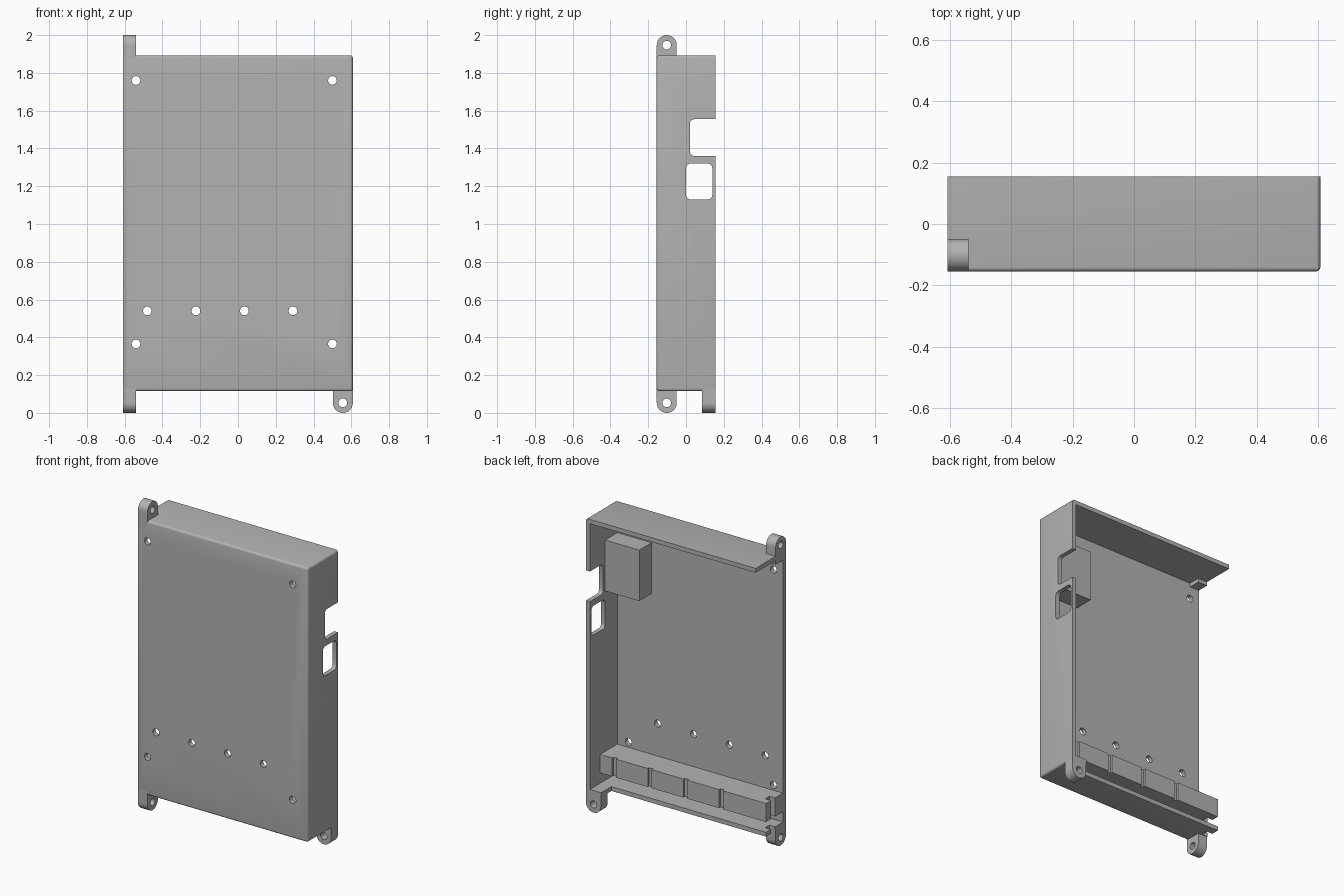
import bpy, bmesh, math
from mathutils import Matrix

if "Cube" in bpy.data.objects:
    bpy.data.objects.remove(bpy.data.objects["Cube"], do_unlink=True)

mat = bpy.data.materials.new("plain_grey")
mat.use_nodes = True
grey = (0.45, 0.45, 0.45, 1)
mat.diffuse_color = grey
mat.node_tree.nodes["Principled BSDF"].inputs["Base Color"].default_value = grey

X0, X1, Y0, Y1, Z0, Z1 = -0.608, 0.608, -0.155, 0.155, 0.115, 1.893
WALL, FLOOR = 0.028, 0.03
INNER = Y0 + FLOOR
HOLE = 0.023


def finish(bm, name):
    bmesh.ops.recalc_face_normals(bm, faces=bm.faces)
    mesh = bpy.data.meshes.new(name)
    bm.to_mesh(mesh)
    bm.free()
    mesh.materials.append(mat)
    obj = bpy.data.objects.new(name, mesh)
    bpy.context.collection.objects.link(obj)
    return obj


def box(name, x, y, z, radius=0, pick=None, segments=4):
    """Box from ranges; edges accepted by pick are rounded."""
    bm = bmesh.new()
    bmesh.ops.create_cube(bm, size=1)
    for v in bm.verts:
        v.co = [sum(r) / 2 + c * (r[1] - r[0]) for r, c in zip((x, y, z), v.co)]
    if radius:
        edges = [e for e in bm.edges if pick(*[v.co for v in e.verts])]
        bmesh.ops.bevel(bm, geom=edges, offset=radius, segments=segments,
                        profile=0.5, affect='EDGES')
    return finish(bm, name)


def rod(name, axis, centre, length):
    """Round cutter along x or y."""
    turn = Matrix.Rotation(math.pi / 2, 4, 'Y' if axis == 'x' else 'X')
    bm = bmesh.new()
    bmesh.ops.create_cone(bm, cap_ends=True, segments=24, radius1=HOLE, radius2=HOLE,
                          depth=length, matrix=Matrix.Translation(centre) @ turn)
    return finish(bm, name)


def cut(obj, cutters):
    """Subtract cutters, bake the result and drop the cutters."""
    for c in cutters:
        c.hide_render = True
        m = obj.modifiers.new("cut", 'BOOLEAN')
        m.operation, m.solver, m.object = 'DIFFERENCE', 'EXACT', c
    bpy.context.view_layer.update()
    graph = bpy.context.evaluated_depsgraph_get()
    mesh = bpy.data.meshes.new_from_object(obj.evaluated_get(graph))
    obj.modifiers.clear()
    obj.data = mesh
    for c in cutters:
        bpy.data.objects.remove(c, do_unlink=True)


def ear(name, axis, centre, base, span):
    """Mounting ear with a round end and a hole; span is its range along the axis."""
    u, z = centre
    r = 0.053
    sign = 1 if z > base else -1
    pts = [(u + r, base)]
    pts += [(u + r * math.cos(a), z + sign * r * math.sin(a))
            for a in [math.pi * i / 20 for i in range(21)]]
    pts += [(u - r, base)]
    place = (lambda p, t: (t, p[0], p[1])) if axis == 'x' else (lambda p, t: (p[0], t, p[1]))
    bm = bmesh.new()
    face = bm.faces.new([bm.verts.new(place(p, span[0])) for p in pts])
    new = bmesh.ops.extrude_face_region(bm, geom=[face])["geom"]
    for v in new:
        if isinstance(v, bmesh.types.BMVert):
            v.co["xy".index(axis)] = span[1]
    obj = finish(bm, name)
    mid = sum(span) / 2
    cut(obj, [rod("cutter", axis, place((u, z), mid), 0.3)])
    return obj


def outer_edge(a, b):
    """Front rim and the closed side's corners, but not the open rims."""
    on_front = a.y < 0 and b.y < 0
    open_side = a.x < 0 and b.x < 0
    corner = a.x > 0 and b.x > 0 and abs(a.y - b.y) > 0.1
    return (on_front and not open_side) or corner


def along_x(a, b):
    return abs(a.x - b.x) > 0.05


# Tray: front panel with three walls, open at the back and one side
tray = box("tray", (X0, X1), (Y0, Y1), (Z0, Z1), 0.014, outer_edge)
side = (X1 - 0.1, X1 + 0.1)
cutters = [
    box("cavity", (X0 - 1, X1 - WALL), (INNER, Y1 + 1), (Z0 + WALL, Z1 - WALL)),
    box("low_wall", (X0 - 1, 0.5), (0.05, Y1 + 1), (Z0 - 0.1, Z0 + 0.06)),
    box("window", side, (0.0, 0.14), (1.13, 1.32), 0.025, along_x),
    box("side_notch", side, (0.02, 0.4), (1.36, 1.555), 0.025, along_x),
    box("end_slot", (X0 - 0.1, X0 + 0.04), (-0.045, 0.0), (Z0 - 0.1, Z0 + 0.06)),
]
holes = [(x, z) for x in (-0.54, 0.5) for z in (0.365, 1.76)]
holes += [(-0.48 + i * 0.257, 0.54) for i in range(4)]
cutters += [rod("hole", 'y', (x, Y0, z), 0.2) for x, z in holes]
cut(tray, cutters)

# Cable rail with shallow grooves and a slot at its open end
rail = box("rail", (X0, X1 - WALL / 2), (INNER - 0.005, 0.05), (0.21, 0.33))
grooves = [box("groove", (x - 0.014, x + 0.014), (0.036, 0.1), (0, 1))
           for x in [0.48 - 0.255 * i for i in range(4)]]
slot = box("rail_slot", (X0 - 0.1, X0 + 0.04), (-0.045, 0.0), (0, 1))
cut(rail, grooves + [slot])

# Solid block beside the side notch
block = box("corner_block", (0.335, X1 - WALL / 2), (INNER - 0.005, 0.0), (1.37, 1.70))

# Mounting ears
ears = [
    ear("top_ear", 'x', (-0.102, 1.947), 1.84, (X0, -0.54)),
    ear("bottom_ear", 'x', (-0.102, 0.053), Z0 + WALL, (X0, -0.54)),
    ear("back_ear", 'y', (0.555, 0.053), Z0 + WALL, (0.085, Y1)),
]

bpy.ops.object.select_all(action='DESELECT')
for o in [tray, rail, block] + ears:
    o.select_set(True)
bpy.context.view_layer.objects.active = tray
bpy.ops.object.shade_smooth_by_angle(angle=math.radians(30))
